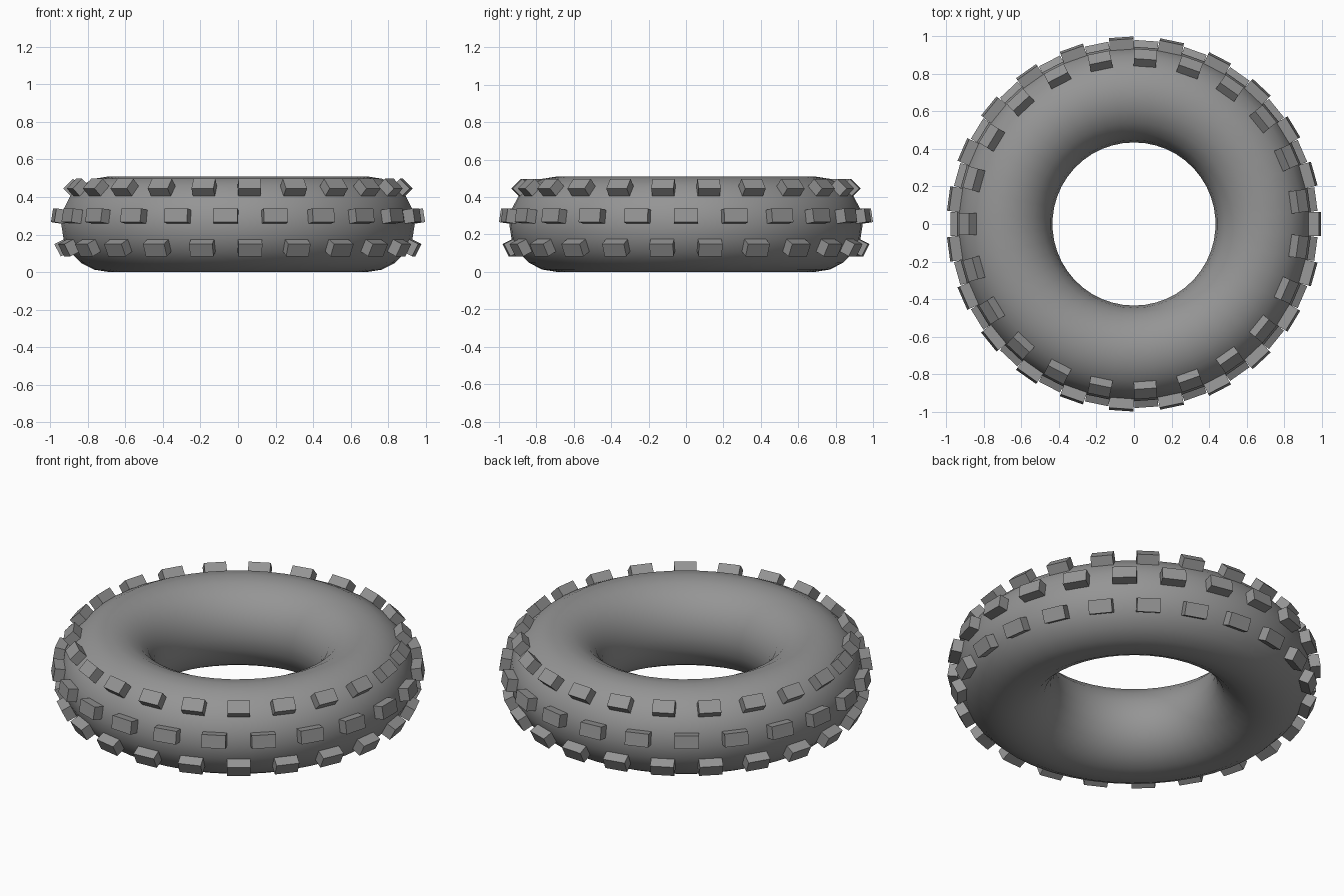
import bpy, bmesh, math
from mathutils import Matrix, Vector

if "Cube" in bpy.data.objects:
    bpy.data.objects.remove(bpy.data.objects["Cube"])

R, r = 0.69, 0.255          # ring radius and tube radius
COUNT = 23                  # tread blocks per row
TOP, BASE = 0.306, 0.20     # block outer and buried distance from tube centre

# dark rubber
rubber = bpy.data.materials.new("dark_rubber")
rubber.diffuse_color = (0.3, 0.3, 0.3, 1)
rubber.use_nodes = True
rubber.node_tree.nodes["Principled BSDF"].inputs["Base Color"].default_value = rubber.diffuse_color

# smooth tyre body
bpy.ops.mesh.primitive_torus_add(major_radius=R, minor_radius=r, major_segments=2 * COUNT,
                                 minor_segments=20, location=(0, 0, r),
                                 rotation=(0, 0, math.pi / (2 * COUNT)))
body = bpy.context.object
body.name = "tyre_body"
body.data.materials.append(rubber)
bpy.ops.object.shade_smooth()


def tread_row(name, tilt_deg, start):
    """One ring of flat-faced blocks standing on the tube at the given tilt."""
    tilt = math.radians(tilt_deg)
    width = 0.131 * (R + TOP * math.cos(tilt)) / (R + TOP)
    bm = bmesh.new()
    for k in range(COUNT):
        m = (Matrix.Translation((0, 0, r))
             @ Matrix.Rotation(start + k * math.tau / COUNT, 4, 'Z')
             @ Matrix.Translation((R, 0, 0))
             @ Matrix.Rotation(-tilt, 4, 'Y')
             @ Matrix.Translation(((TOP + BASE) / 2, 0, 0))
             @ Matrix.Diagonal(Vector((TOP - BASE, width, 0.074, 1))))
        bmesh.ops.create_cube(bm, size=1, matrix=m)
    mesh = bpy.data.meshes.new(name)
    bm.to_mesh(mesh)
    bm.free()
    mesh.materials.append(rubber)
    bpy.context.collection.objects.link(bpy.data.objects.new(name, mesh))


# three staggered rows, 36 degrees apart around the tube
tread_row("upper_tread", 45, math.pi)
tread_row("middle_tread", 9, 0)
tread_row("lower_tread", -27, math.pi)
